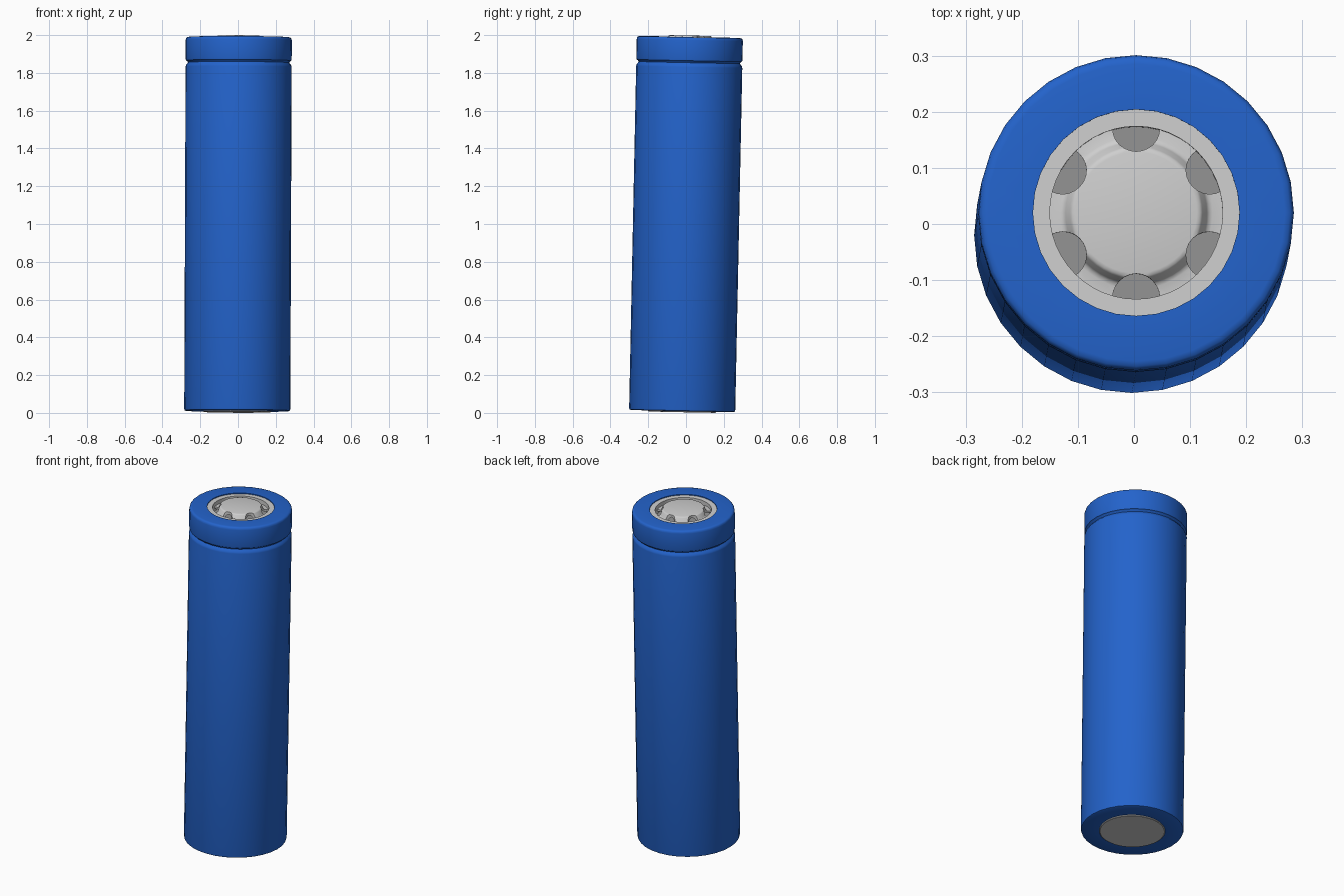
import bpy, bmesh, math
from mathutils import Vector, Matrix

if "Cube" in bpy.data.objects:
    bpy.data.objects.remove(bpy.data.objects["Cube"])

# Slight lean of the whole cell; local z = 0 is mid height
AXIS = Vector((0.004, 0.0205, 1)).normalized()
LEAN = Matrix.Translation((0, 0, 1)) @ Vector((0, 0, 1)).rotation_difference(AXIS).to_matrix().to_4x4()


def material(name, rgb):
    m = bpy.data.materials.new(name)
    m.diffuse_color = (*rgb, 1)
    m.use_nodes = True
    m.node_tree.nodes["Principled BSDF"].inputs["Base Color"].default_value = m.diffuse_color
    return m


BLUE = material("blue wrap", (0.017, 0.125, 0.60))
LIGHT = material("light metal", (0.62, 0.62, 0.62))
DARK = material("dark metal", (0.29, 0.29, 0.29))


def add_object(name, bm, mat):
    bmesh.ops.recalc_face_normals(bm, faces=bm.faces[:])
    me = bpy.data.meshes.new(name)
    bm.to_mesh(me)
    bm.free()
    ob = bpy.data.objects.new(name, me)
    bpy.context.collection.objects.link(ob)
    me.materials.append(mat)
    ob.matrix_world = LEAN
    return ob


def lathe(name, profile, mat, sides, closed=False):
    """Spin (radius, height) points around the long axis."""
    bm = bmesh.new()
    pts = [bm.verts.new((0, r, z)) for r, z in profile]
    edges = [bm.edges.new(p) for p in zip(pts, pts[1:])]
    if closed:
        edges.append(bm.edges.new((pts[-1], pts[0])))
    bmesh.ops.spin(bm, geom=pts + edges, axis=(0, 0, 1), cent=(0, 0, 0),
                   angle=2 * math.pi, steps=sides, use_merge=True)
    bmesh.ops.remove_doubles(bm, verts=bm.verts[:], dist=1e-5)
    return add_object(name, bm, mat)


def smooth(ob, angle=35):
    bpy.ops.object.select_all(action='DESELECT')
    ob.select_set(True)
    bpy.context.view_layer.objects.active = ob
    bpy.ops.object.shade_smooth_by_angle(angle=math.radians(angle))


R = 0.281
TOP, BOTTOM = 0.990, -0.990

# Wrapped body with crimp groove and folded ends
wrap = lathe("wrapped_body", [
    (0.180, BOTTOM + 0.01), (0.180, BOTTOM), (R - 0.008, BOTTOM), (R - 0.002, BOTTOM + 0.003),
    (R, BOTTOM + 0.010),
    (R, 0.832), (R - 0.002, 0.841), (R - 0.008, 0.848), (R - 0.013, 0.855),
    (R - 0.008, 0.862), (R - 0.002, 0.866), (R, 0.874),
    (R, TOP - 0.016), (R - 0.002, TOP - 0.007), (R - 0.007, TOP - 0.002), (R - 0.016, TOP),
    (0.184, TOP), (0.184, TOP - 0.03)], BLUE, 32)
smooth(wrap)

# Negative end plate
smooth(lathe("bottom_plate", [(0, BOTTOM - 0.006), (0.176, BOTTOM - 0.006),
                              (0.180, BOTTOM - 0.003), (0.180, BOTTOM + 0.01)], LIGHT, 48))

# Retaining ring around the terminal
smooth(lathe("terminal_ring", [(0.185, TOP - 0.03), (0.185, TOP - 0.005),
                               (0.154, TOP - 0.005), (0.154, TOP - 0.055)], LIGHT, 48))

# Vent floor under the terminal
lathe("vent_floor", [(0, TOP - 0.055), (0.156, TOP - 0.055)], DARK, 48)

# Raised terminal button, a thin pressed shell
outer = [(0.0, 0.0075), (0.108, 0.0075), (0.114, 0.006), (0.118, 0.002), (0.126, -0.020),
         (0.130, -0.025), (0.136, -0.027), (0.155, -0.028)]
inner = [(0.155, -0.038), (0.130, -0.037), (0.120, -0.030), (0.108, -0.004), (0.0, -0.004)]
button = lathe("terminal_button", [(r, TOP + z) for r, z in outer + inner], LIGHT, 48)

# Six vent holes through the button's shoulder
bm = bmesh.new()
for i in range(6):
    a = math.radians(90 + 60 * i)
    bmesh.ops.create_cone(
        bm, cap_ends=True, segments=24, radius1=0.042, radius2=0.042, depth=0.2,
        matrix=Matrix.Translation((0.151 * math.cos(a), 0.151 * math.sin(a), TOP)))
cutter = add_object("vent_cutter", bm, DARK)
cutter.hide_render = True
cutter.hide_viewport = False
cutter.display_type = 'WIRE'

smooth(button)
cut = button.modifiers.new("vents", 'BOOLEAN')
cut.operation = 'DIFFERENCE'
cut.solver = 'EXACT'
cut.object = cutter
bpy.context.view_layer.objects.active = button
bpy.ops.object.modifier_apply(modifier=cut.name)
button.data.materials.clear()
button.data.materials.append(LIGHT)
for p in button.data.polygons:
    p.material_index = 0
smooth(button)
bpy.data.objects.remove(cutter)
